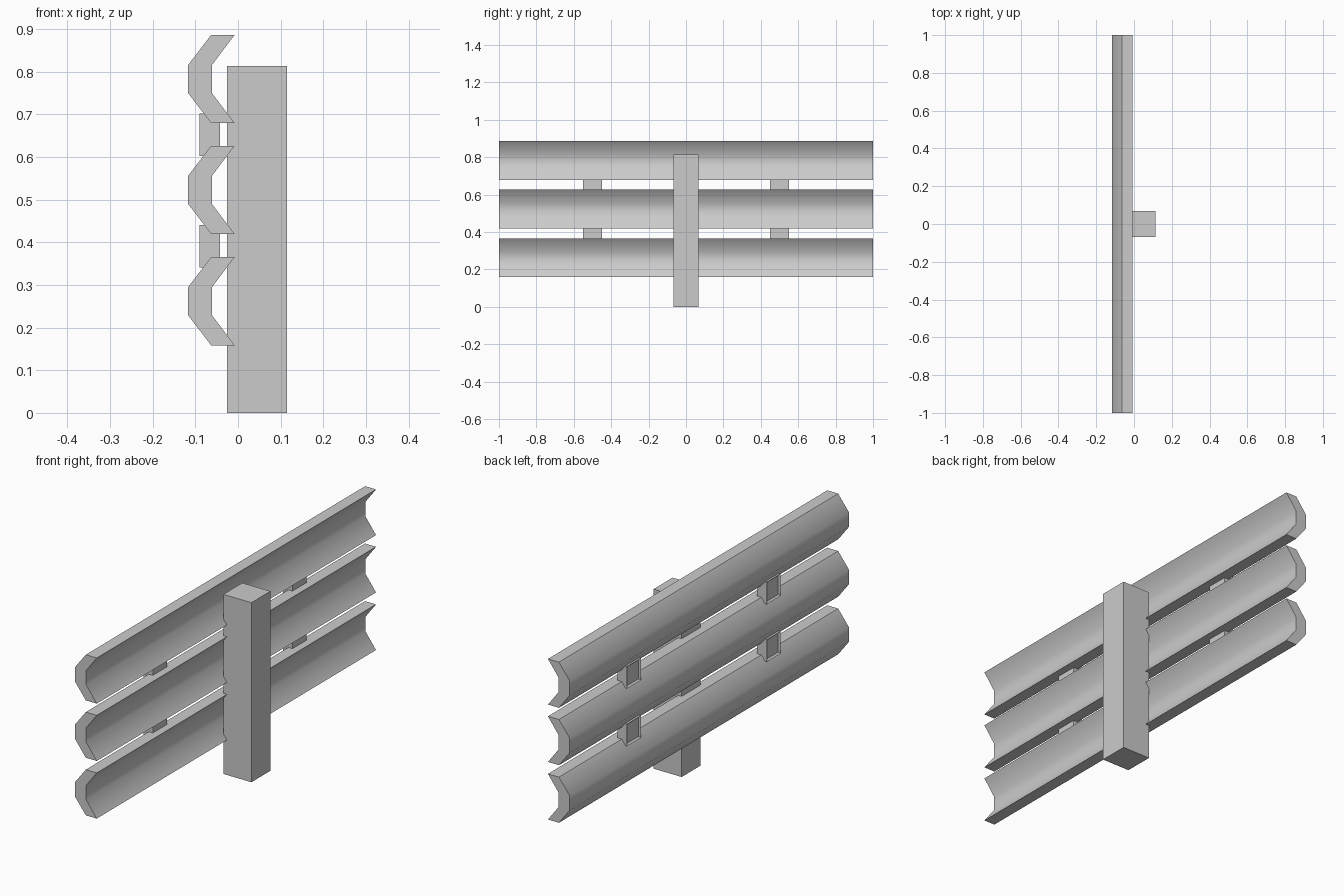
import bpy, bmesh

if "Cube" in bpy.data.objects:
    bpy.data.objects.remove(bpy.data.objects["Cube"])

def finish(name, bm):
    bmesh.ops.recalc_face_normals(bm, faces=bm.faces[:])
    me = bpy.data.meshes.new(name)
    bm.to_mesh(me)
    bm.free()
    ob = bpy.data.objects.new(name, me)
    bpy.context.collection.objects.link(ob)
    return ob

def box(lo, hi):
    bm = bmesh.new()
    bmesh.ops.create_cube(bm, size=1)
    for v in bm.verts:
        for i in range(3):
            v.co[i] = hi[i] if v.co[i] > 0 else lo[i]
    return bm

def rail(name, z):
    # Channel cross-section (x, z offset), extruded along y
    upper = [(-0.117, 0.033), (-0.063, 0.1035), (-0.008, 0.1035), (-0.061, 0.033)]
    lower = [(x, -h) for x, h in upper]
    bm = bmesh.new()
    ends = []
    for y in (-1, 1):
        ends.append([bm.verts.new((x, y, z + h)) for x, h in upper + lower[::-1]])
    for i in range(8):
        j = (i + 1) % 8
        bm.faces.new((ends[0][i], ends[0][j], ends[1][j], ends[1][i]))
    for e in ends:  # end caps, split into three quads
        for q in ((0, 1, 2, 3), (0, 3, 4, 7), (7, 4, 5, 6)):
            bm.faces.new([e[k] for k in q])
    ob = finish(name, bm)
    bpy.ops.object.select_all(action='DESELECT')
    ob.select_set(True)
    bpy.context.view_layer.objects.active = ob
    bpy.ops.object.shade_smooth_by_angle(angle=0.8)

def reflector(name, y, z):
    # Small block with a recessed panel on the road side
    bm = box((-0.09, y - 0.05, z - 0.05), (-0.042, y + 0.05, z + 0.05))
    front = min(bm.faces, key=lambda f: f.calc_center_median().x)
    bmesh.ops.inset_individual(bm, faces=[front], thickness=0.01)
    bmesh.ops.translate(bm, verts=front.verts[:], vec=(0.008, 0, 0))
    finish(name, bm)

# Square support post
finish("post", box((-0.026, -0.068, 0), (0.115, 0.068, 0.814)))

# Three horizontal guard rails
for n, z in enumerate((0.262, 0.523, 0.783)):
    rail(f"guard_rail_{n + 1}", z)

# Reflectors in the gaps between rails
for n, z in enumerate((0.391, 0.652)):
    for side, y in (("left", -0.5), ("right", 0.5)):
        reflector(f"reflector_{side}_{n + 1}", y, z)
